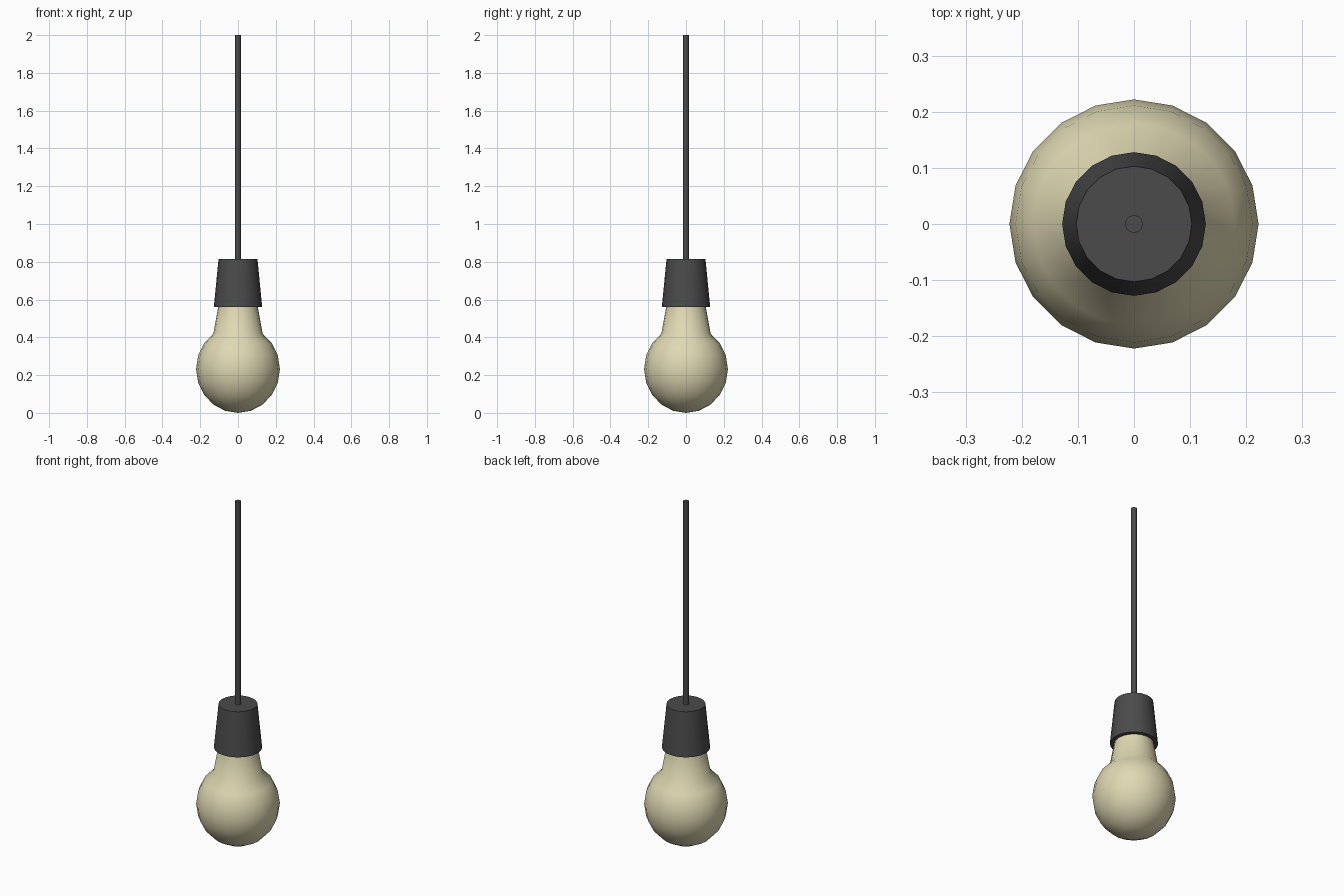
import bpy, bmesh, math

if "Cube" in bpy.data.objects:
    bpy.data.objects.remove(bpy.data.objects["Cube"])

SEG = 20


def material(name, color):
    m = bpy.data.materials.new(name)
    m.diffuse_color = color
    m.use_nodes = True
    m.node_tree.nodes["Principled BSDF"].inputs["Base Color"].default_value = m.diffuse_color
    return m


def lathe(name, profile, mat, seg=SEG, angle=50):
    """Revolve a bottom-to-top (radius, z) profile; zero radius makes a pole, open ends are capped."""
    bm = bmesh.new()
    rings = []
    for r, z in profile:
        if r < 1e-5:
            rings.append([bm.verts.new((0, 0, z))] * seg)
        else:
            rings.append([bm.verts.new((r * math.cos(2 * math.pi * i / seg),
                                        r * math.sin(2 * math.pi * i / seg), z))
                          for i in range(seg)])
    for a, b in zip(rings, rings[1:]):
        for i in range(seg):
            j = (i + 1) % seg
            bm.faces.new(list(dict.fromkeys((a[i], a[j], b[j], b[i]))))
    for ring in (rings[0], rings[-1]):
        if len(set(ring)) == seg:
            bm.faces.new(ring)
    bmesh.ops.recalc_face_normals(bm, faces=bm.faces[:])
    me = bpy.data.meshes.new(name)
    bm.to_mesh(me)
    bm.free()
    ob = bpy.data.objects.new(name, me)
    bpy.context.collection.objects.link(ob)
    me.materials.append(mat)
    bpy.ops.object.select_all(action='DESELECT')
    ob.select_set(True)
    bpy.context.view_layer.objects.active = ob
    bpy.ops.object.shade_smooth_by_angle(angle=math.radians(angle))
    return ob


glass = material("warm_glass", (0.74, 0.69, 0.45, 1))
dark = material("dark_plastic", (0.07, 0.07, 0.07, 1))

# Bulb: round globe running into a tapered neck
R, H = 0.222, 0.232
globe = [(0, 0)]
for deg in range(-72, 55, 18):
    t = math.radians(deg)
    globe.append((R * math.cos(t), H + H * math.sin(t)))
lathe("bulb", globe + [(0.104, 0.565)], glass)

# Socket: tapered cap over the neck
lathe("socket", [(0.128, 0.56), (0.103, 0.815)], dark)

# Hanging cable
lathe("cable", [(0.016, 0.81), (0.016, 2.0)], dark, seg=12)
